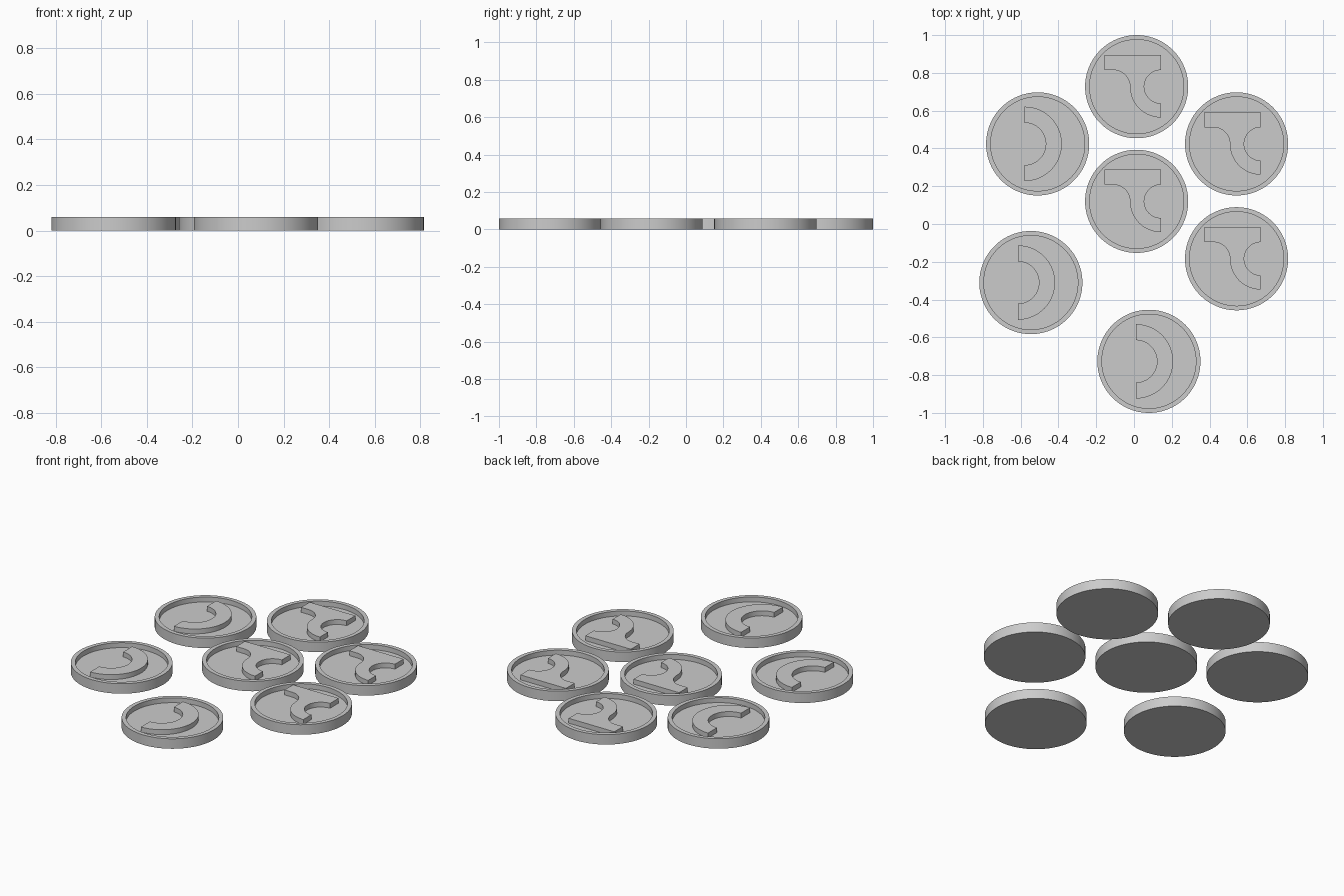
import bpy, bmesh, math

if "Cube" in bpy.data.objects:
    bpy.data.objects.remove(bpy.data.objects["Cube"])

RIM_R, INNER_R = 0.273, 0.249
HEIGHT, FLOOR = 0.059, 0.030
SEGMENTS = 96

grey = bpy.data.materials.new("plain grey")
grey.diffuse_color = (0.6, 0.6, 0.6, 1)
grey.use_nodes = True
grey.node_tree.nodes["Principled BSDF"].inputs["Base Color"].default_value = grey.diffuse_color


def arc(cx, cy, r, start, end, steps=32):
    """Points along an arc, angles in degrees."""
    angles = [math.radians(start + (end - start) * i / steps) for i in range(steps + 1)]
    return [(cx + r * math.cos(a), cy + r * math.sin(a)) for a in angles]


def to_mesh(bm, name):
    bmesh.ops.recalc_face_normals(bm, faces=bm.faces[:])
    mesh = bpy.data.meshes.new(name)
    bm.to_mesh(mesh)
    bm.free()
    mesh.materials.append(grey)
    return mesh


def token_mesh():
    """Round token with a recessed face inside a thin rim."""
    bm = bmesh.new()
    rings = []
    for r, z in ((RIM_R, 0), (RIM_R, HEIGHT), (INNER_R, HEIGHT), (INNER_R, FLOOR)):
        rings.append([bm.verts.new((x, y, z)) for x, y in arc(0, 0, r, 0, 360, SEGMENTS)[:-1]])
    for a, b in zip(rings, rings[1:]):
        for i in range(SEGMENTS):
            j = (i + 1) % SEGMENTS
            bm.faces.new((a[i], a[j], b[j], b[i]))
    bm.faces.new(rings[0])    # underside
    bm.faces.new(rings[-1])   # recessed floor
    return to_mesh(bm, "token")


def relief_mesh(outline, name):
    """Raised symbol standing on the recessed floor, level with the rim."""
    bm = bmesh.new()
    face = bm.faces.new([bm.verts.new((x, y, FLOOR - 0.002)) for x, y in outline])
    top = bmesh.ops.extrude_face_region(bm, geom=[face], use_keep_orig=True)["geom"]
    bmesh.ops.translate(bm, vec=(0, 0, HEIGHT - FLOOR + 0.002),
                        verts=[g for g in top if isinstance(g, bmesh.types.BMVert)])
    return to_mesh(bm, name)


# Half ring symbol
half_ring = arc(-0.069, 0, 0.197, -90, 90, 48) + arc(-0.069, 0, 0.112, 90, -90, 48)

# Barred symbol: flat top bar, S-curved stem and a hooked tail
barred_hook = ([(-0.171, 0.169), (0.128, 0.169)]
               + arc(0.128, 0, 0.088, 90, 270)
               + arc(0.128, 0, 0.163, 270, 180)
               + arc(-0.123, 0, 0.088, 0, 90)[1:]
               + [(-0.171, 0.088)])

token = token_mesh()
reliefs = {"half_ring": relief_mesh(half_ring, "half_ring"),
           "barred_hook": relief_mesh(barred_hook, "barred_hook")}

layout = [
    (0.014, 0.727, "barred_hook"),
    (0.543, 0.424, "barred_hook"),
    (0.014, 0.120, "barred_hook"),
    (0.543, -0.184, "barred_hook"),
    (-0.510, 0.424, "half_ring"),
    (-0.546, -0.310, "half_ring"),
    (0.079, -0.727, "half_ring"),
]

# Place every token with its symbol
for n, (x, y, kind) in enumerate(layout, 1):
    for name, mesh in ((f"token_{n}", token), (f"{kind}_relief_{n}", reliefs[kind])):
        ob = bpy.data.objects.new(name, mesh.copy())
        ob.location = (x, y, 0)
        bpy.context.collection.objects.link(ob)
        ob.select_set(True)
        bpy.context.view_layer.objects.active = ob

bpy.ops.object.shade_smooth_by_angle(angle=math.radians(30))
